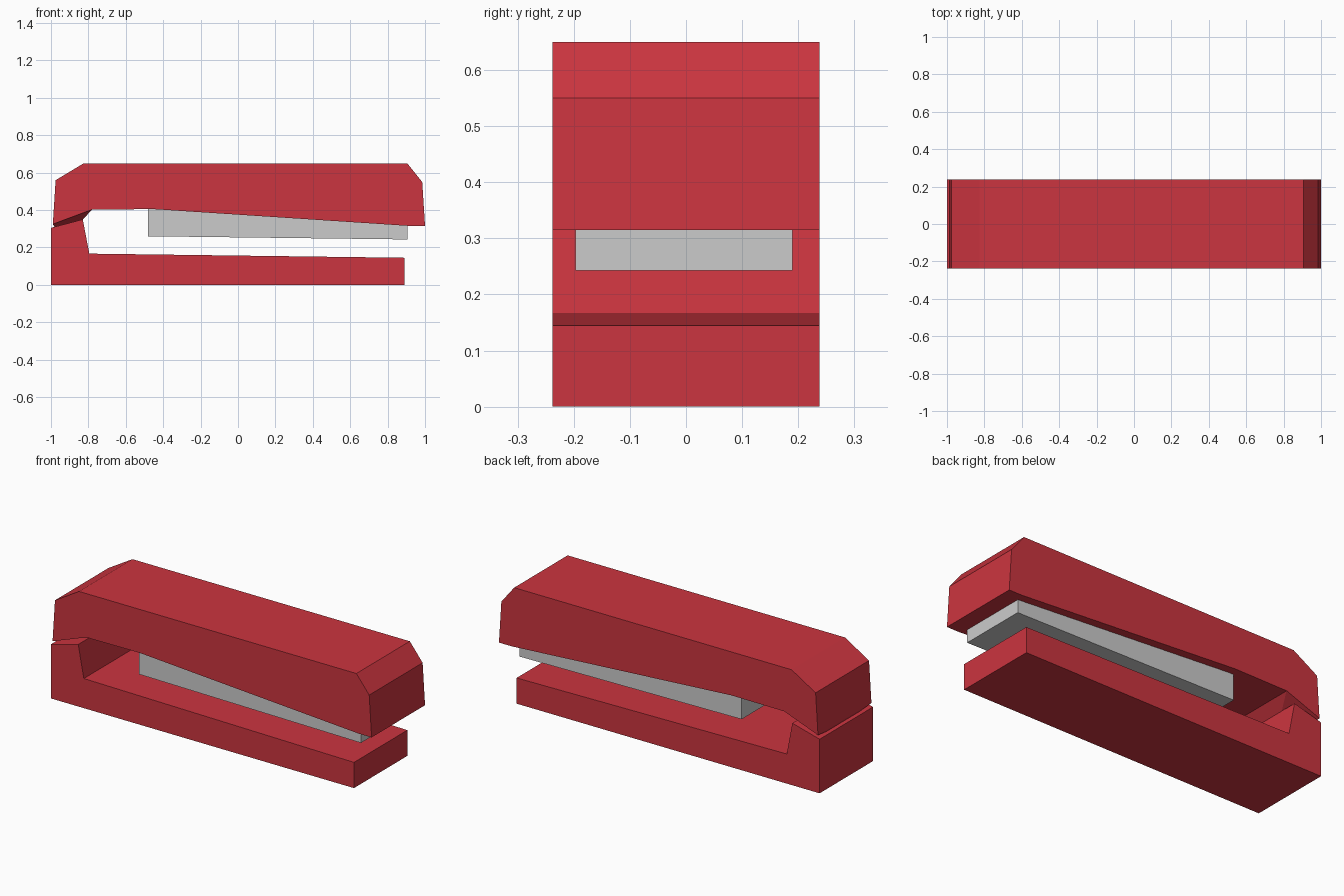
import bpy

if "Cube" in bpy.data.objects:
    bpy.data.objects.remove(bpy.data.objects["Cube"])

red = bpy.data.materials.new("red_plastic")
red.diffuse_color = (0.60, 0.035, 0.05, 1)
red.use_nodes = True
red.node_tree.nodes["Principled BSDF"].inputs["Base Color"].default_value = red.diffuse_color


def mesh_object(name, verts, faces, mat=None):
    mesh = bpy.data.meshes.new(name)
    mesh.from_pydata(verts, [], faces)
    obj = bpy.data.objects.new(name, mesh)
    bpy.context.collection.objects.link(obj)
    if mat:
        mesh.materials.append(mat)
    return obj


def loft(name, front, back, mat=None):
    """Join two matching outlines, front and back, into a closed solid."""
    n = len(front)
    sides = [(i, i + n, (i + 1) % n + n, (i + 1) % n) for i in range(n)]
    caps = [tuple(range(n)), tuple(reversed(range(n, 2 * n)))]
    return mesh_object(name, front + back, caps + sides, mat)


def extrude(name, profile, y0, y1, mat=None):
    """Extrude an anticlockwise x-z profile along y."""
    return loft(name, [(x, y0, z) for x, z in profile],
                [(x, y1, z) for x, z in profile], mat)


W = 0.238

# Base with upright rear post
extrude("base", [(-1, 0), (0.89, 0), (0.89, 0.145), (-0.795, 0.167),
                 (-0.83, 0.35), (-1, 0.305)], -W, W, red)

# Upper arm with chamfered ends
extrude("upper_arm", [(-0.99, 0.325), (-0.78, 0.403), (-0.45, 0.405),
                      (0.92, 0.315), (1, 0.315), (0.985, 0.55),
                      (0.905, 0.65), (-0.825, 0.65), (-0.975, 0.56)],
        -W, W, red)

# Staple rail under the arm
extrude("staple_rail", [(-0.48, 0.26), (0.905, 0.243), (0.905, 0.33),
                        (-0.48, 0.43)], -0.197, 0.19)

# Hinge block tapering from the arm down to the post
top = [(-0.99, 0.325), (-0.78, 0.403)]
low = [(-0.98, 0.308), (-0.83, 0.349)]


def hinge_side(s):
    pts = [(x, s * 0.14, z) for x, z in low]
    return pts + [(x, s * (W - 0.002), z) for x, z in reversed(top)]


loft("hinge", hinge_side(-1), hinge_side(1), red)
